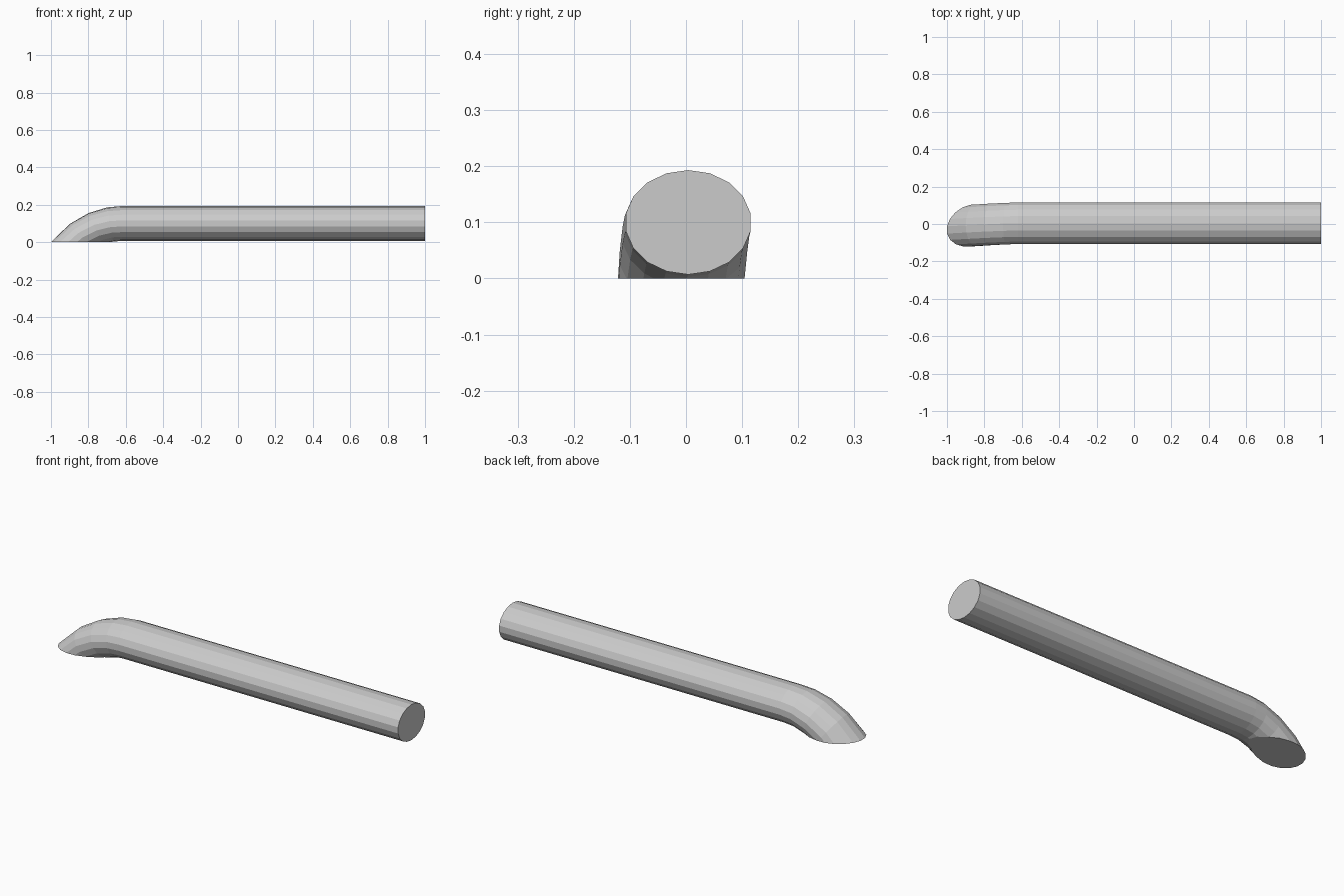
import bpy, bmesh
from math import sin, cos, pi, radians

if "Cube" in bpy.data.objects:
    bpy.data.objects.remove(bpy.data.objects["Cube"])

SIDES, RY, RZ = 18, 0.1127, 0.093

# Stations along the tube: top-line x, top-line z, tilt in degrees, y of centre, sideways shear
stations = [
    (1.00, 0.193, 0, 0.004, 0.0),
    (-0.62, 0.193, 0, 0.004, 0.0),
    (-0.70, 0.186, 10, 0.002, 0.02),
    (-0.80, 0.155, 23, -0.002, 0.07),
    (-0.90, 0.097, 37, -0.007, 0.12),
    (-1.01, -0.010, 45, -0.013, 0.20),
    (-1.11, -0.120, 48, -0.017, 0.20),
]

bm = bmesh.new()


def ring(x, z, tilt, cy, shear):
    t = radians(tilt)
    verts = []
    for i in range(SIDES):
        a = 2 * pi * i / SIDES
        y = RY * sin(a)
        h = RZ * (cos(a) - 1)
        verts.append(bm.verts.new((x - h * sin(t), cy + y, z + h * cos(t) - shear * y)))
    return verts


# Bent tube with a flat end cap
rings = [ring(*s) for s in stations]
for a, b in zip(rings, rings[1:]):
    for i in range(SIDES):
        j = (i + 1) % SIDES
        bm.faces.new((a[i], a[j], b[j], b[i]))
bm.faces.new(rings[0])
bm.faces.new(rings[-1])

# Bent end sliced flat on the ground and closed
res = bmesh.ops.bisect_plane(bm, geom=bm.verts[:] + bm.edges[:] + bm.faces[:],
                             plane_co=(0, 0, 0), plane_no=(0, 0, -1), clear_outer=True)
cut = [e for e in res["geom_cut"] if isinstance(e, bmesh.types.BMEdge)]
bmesh.ops.contextual_create(bm, geom=cut)
bmesh.ops.recalc_face_normals(bm, faces=bm.faces[:])

mesh = bpy.data.meshes.new("bent_rod")
bm.to_mesh(mesh)
bm.free()
bpy.context.collection.objects.link(bpy.data.objects.new("bent_rod", mesh))
